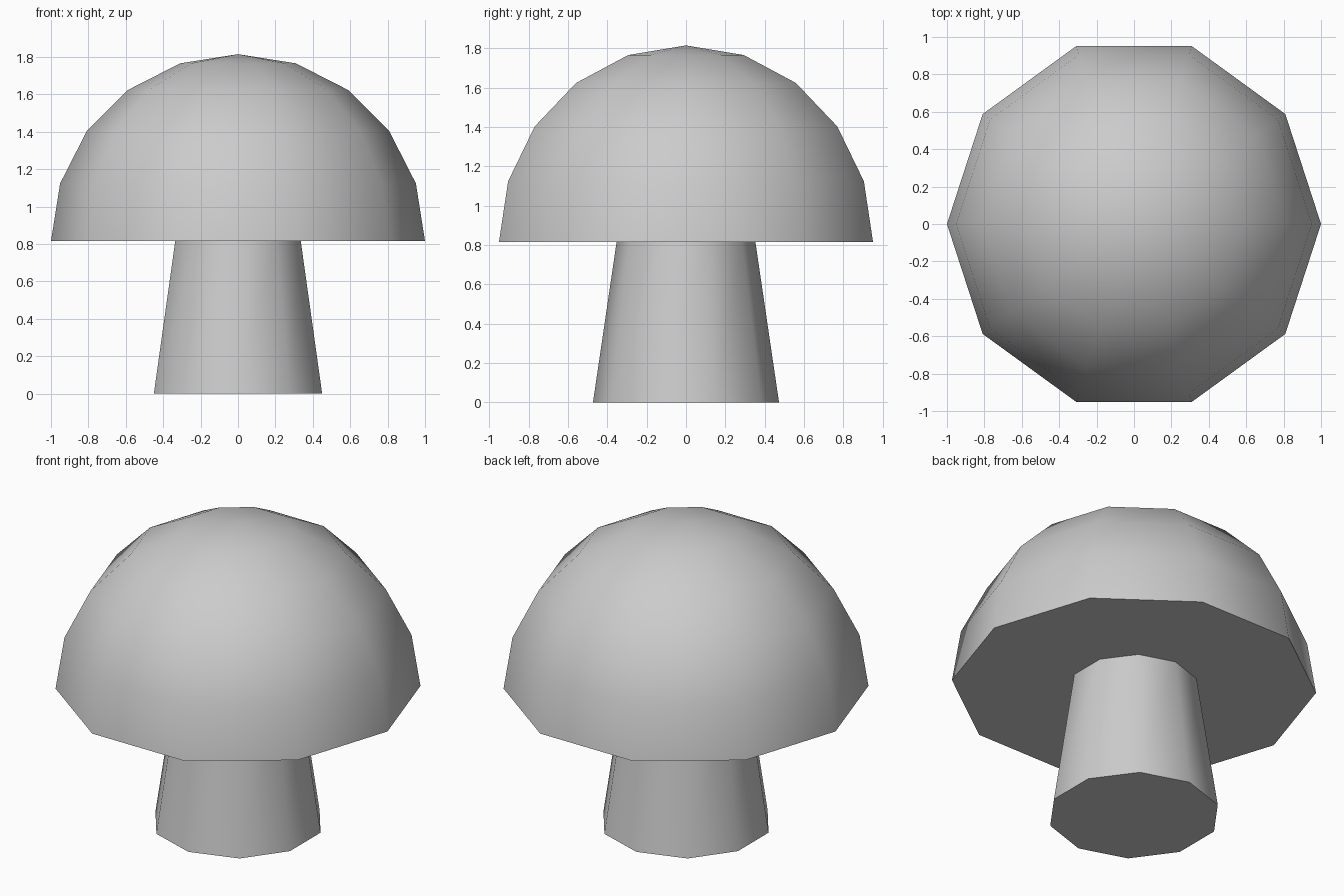
import bpy, bmesh
from math import radians, sin, cos, tau

if "Cube" in bpy.data.objects:
    bpy.data.objects.remove(bpy.data.objects["Cube"])

SIDES = 10
CAP_Z = 0.815  # height of the cap's flat underside


def lathe(name, profile, start_deg):
    """Turn (radius, z) points into a closed ten-sided solid; radius 0 is a pole."""
    bm = bmesh.new()
    rings = []
    for r, z in profile:
        count = SIDES if r > 1e-6 else 1
        angles = [radians(start_deg) + tau * i / SIDES for i in range(count)]
        rings.append([bm.verts.new((r * cos(a), r * sin(a), z)) for a in angles])
    for low, high in zip(rings, rings[1:]):
        for i in range(SIDES):
            j = (i + 1) % SIDES
            if len(high) == 1:
                bm.faces.new((low[i], low[j], high[0]))
            else:
                bm.faces.new((low[i], low[j], high[j], high[i]))
    for ring in (rings[0], rings[-1]):
        if len(ring) > 1:
            bm.faces.new(ring)
    bmesh.ops.recalc_face_normals(bm, faces=bm.faces)
    mesh = bpy.data.meshes.new(name)
    bm.to_mesh(mesh)
    bm.free()
    obj = bpy.data.objects.new(name, mesh)
    bpy.context.collection.objects.link(obj)
    bpy.ops.object.select_all(action='DESELECT')
    obj.select_set(True)
    bpy.context.view_layer.objects.active = obj
    bpy.ops.object.shade_smooth_by_angle(angle=radians(50))
    return obj


# Cap: half sphere in 18 degree bands, corners on the x axis
dome = [(cos(radians(18 * i)), CAP_Z + sin(radians(18 * i))) for i in range(5)]
lathe("mushroom_cap", dome + [(0, CAP_Z + 1)], 0)

# Stem: tapered column, corners on the y axis
lathe("mushroom_stem", [(0.473, 0), (0.353, CAP_Z)], 90)
